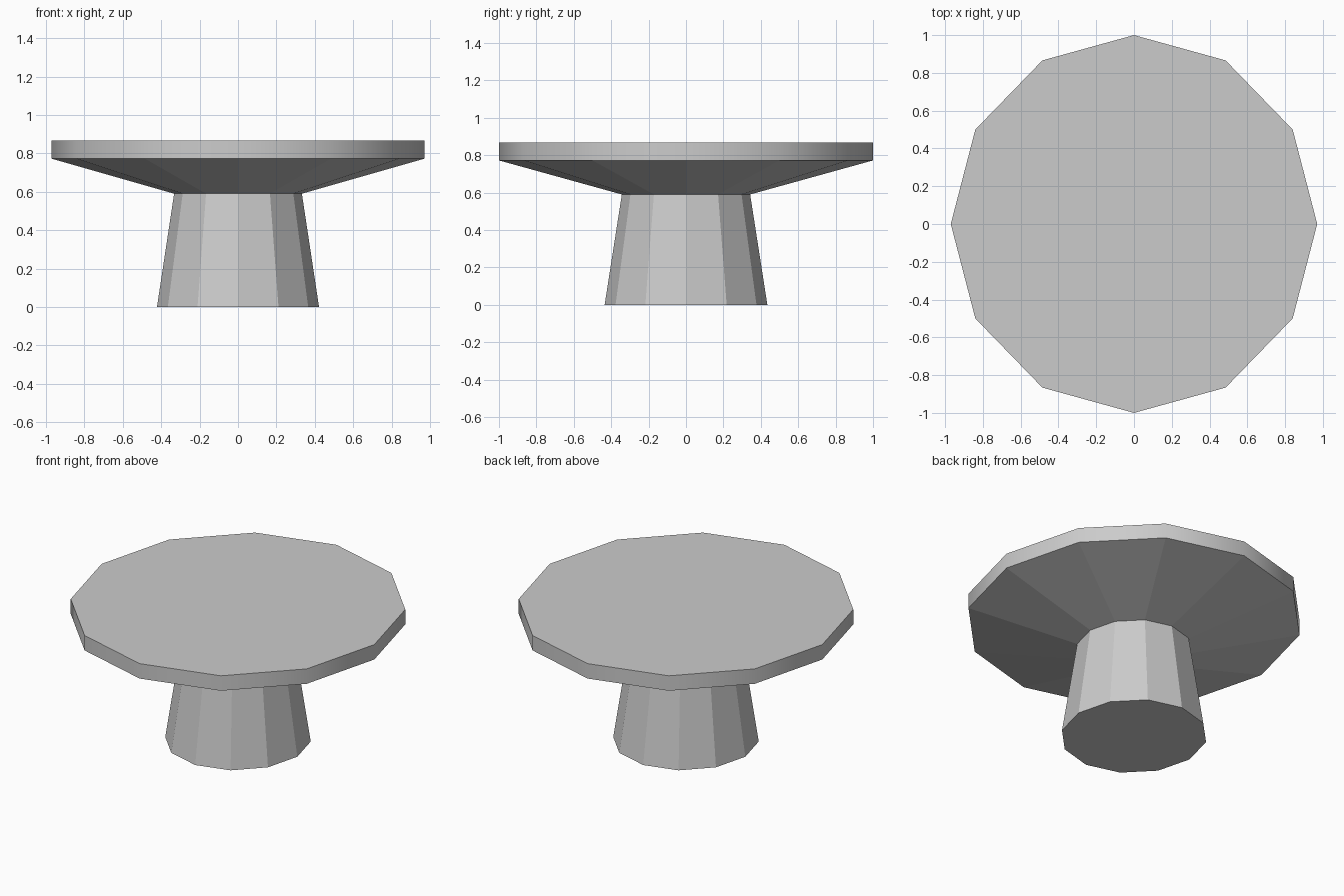
import bpy
import bmesh
from math import cos, sin, tau

if "Cube" in bpy.data.objects:
    bpy.data.objects.remove(bpy.data.objects["Cube"], do_unlink=True)

SIDES = 12
SQUASH = 0.97  # slightly narrower in x than in y

grey = bpy.data.materials.new("light_grey")
grey.use_nodes = True
colour = (0.6, 0.6, 0.6, 1)
grey.diffuse_color = colour
grey.node_tree.nodes["Principled BSDF"].inputs["Base Color"].default_value = colour


def stack_rings(name, profile, smooth_bands=(), cap_bottom=True, cap_top=True):
    """Loft twelve-sided rings through (radius, height) pairs."""
    bm = bmesh.new()
    rings = [[bm.verts.new((SQUASH * r * cos(tau * i / SIDES),
                            r * sin(tau * i / SIDES), z))
              for i in range(SIDES)] for r, z in profile]
    for band, (low, high) in enumerate(zip(rings, rings[1:])):
        for i in range(SIDES):
            j = (i + 1) % SIDES
            face = bm.faces.new((low[i], low[j], high[j], high[i]))
            face.smooth = band in smooth_bands
    if cap_bottom:
        bm.faces.new(rings[0][::-1])
    if cap_top:
        bm.faces.new(rings[-1])
    # Keep the rim crisp against the flat faces above and below it
    for edge in bm.edges:
        if len({f.smooth for f in edge.link_faces}) > 1:
            edge.smooth = False
    mesh = bpy.data.meshes.new(name)
    bm.to_mesh(mesh)
    bm.free()
    mesh.materials.append(grey)
    obj = bpy.data.objects.new(name, mesh)
    bpy.context.collection.objects.link(obj)
    return obj


# Tapered faceted foot
stack_rings("pedestal", [(0.435, 0), (0.343, 0.59)], cap_top=False)

# Dish-shaped underside, smooth upright rim and flat top
stack_rings("table_top", [(0.343, 0.59), (1, 0.772), (1, 0.868)],
            smooth_bands=(1,), cap_bottom=False)
